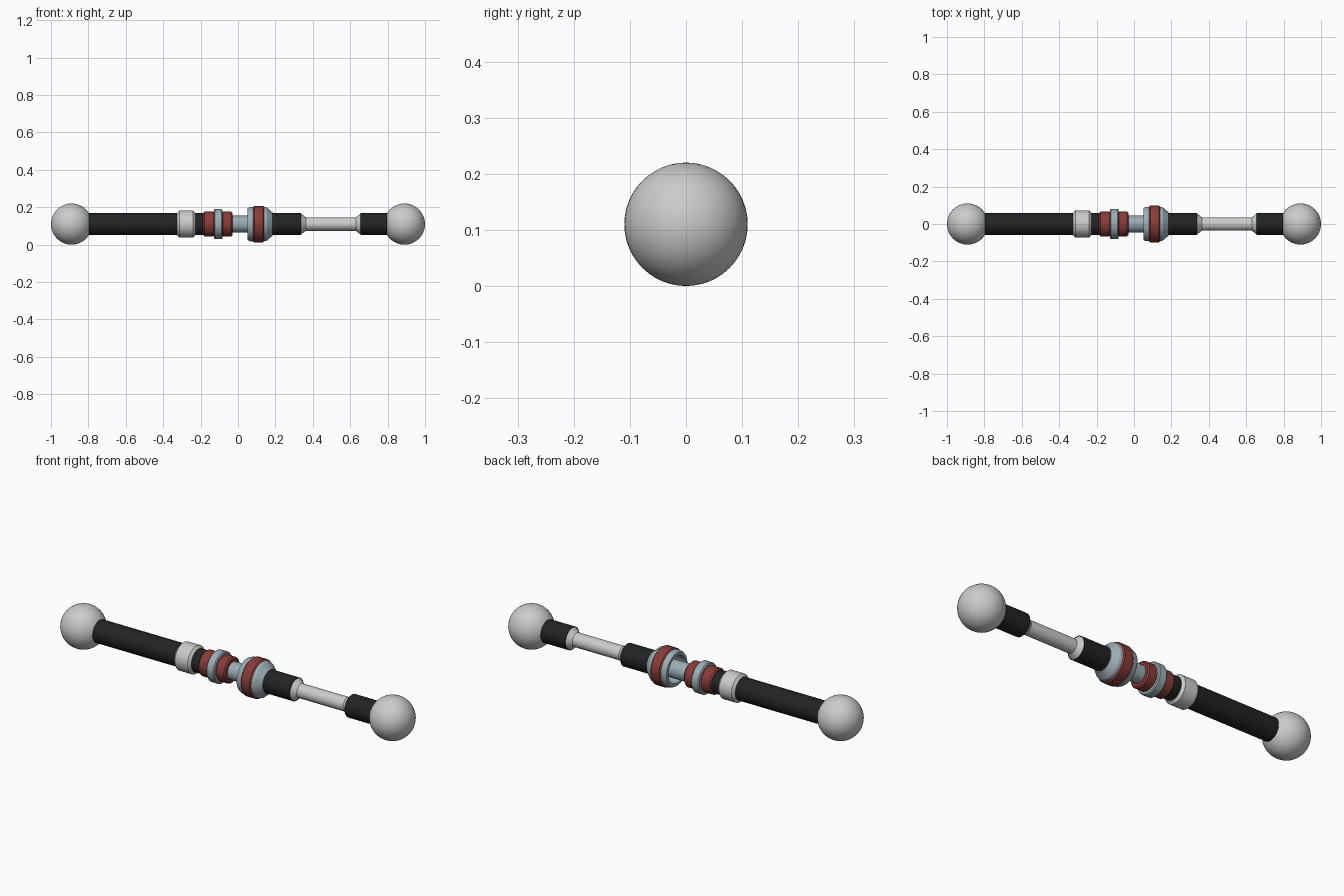
import bpy, bmesh, math

if "Cube" in bpy.data.objects:
    bpy.data.objects.remove(bpy.data.objects["Cube"])

AXIS_Z = 0.11
SEG = 40

def material(name, rgb):
    m = bpy.data.materials.new(name)
    m.diffuse_color = (*rgb, 1)
    m.use_nodes = True
    m.node_tree.nodes["Principled BSDF"].inputs["Base Color"].default_value = m.diffuse_color
    return m

BLACK = material("black_rubber", (0.015, 0.017, 0.018))
RED = material("red_band", (0.25, 0.045, 0.04))
STEEL = material("blue_steel", (0.33, 0.42, 0.46))

def finish(ob, name, mat=None):
    ob.name = name
    if mat:
        ob.data.materials.append(mat)
    bpy.ops.object.select_all(action='DESELECT')
    ob.select_set(True)
    bpy.context.view_layer.objects.active = ob
    bpy.ops.object.shade_smooth_by_angle(angle=math.radians(25))
    return ob

def lathe(name, profile, mat=None):
    """Spin (x, radius) points about the long axis; zero radius closes an end."""
    bm = bmesh.new()
    vs = [bm.verts.new((x, 0, r)) for x, r in profile]
    es = [bm.edges.new(p) for p in zip(vs, vs[1:])]
    bmesh.ops.spin(bm, geom=vs + es, axis=(1, 0, 0), cent=(0, 0, 0),
                   angle=math.tau, steps=SEG)
    bmesh.ops.remove_doubles(bm, verts=bm.verts, dist=1e-5)
    bmesh.ops.recalc_face_normals(bm, faces=bm.faces)
    me = bpy.data.meshes.new(name)
    bm.to_mesh(me)
    bm.free()
    ob = bpy.data.objects.new(name, me)
    bpy.context.collection.objects.link(ob)
    ob.location.z = AXIS_Z
    return finish(ob, name, mat)

def band(name, x0, x1, r, mat=None, c=0.0):
    """Solid disc or rod with chamfer c."""
    body = [(x0, r - c), (x0 + c, r), (x1 - c, r), (x1, r - c)] if c else [(x0, r), (x1, r)]
    return lathe(name, [(x0, 0)] + body + [(x1, 0)], mat)

# End balls
for side, x in (("left", -0.89), ("right", 0.89)):
    bpy.ops.mesh.primitive_uv_sphere_add(segments=48, ring_count=24, radius=0.11,
                                         location=(x, 0, AXIS_Z))
    finish(bpy.context.object, side + "_ball")

# Left half: long grip, collar and banded plug
band("long_grip", -0.83, -0.18, 0.058, BLACK)
band("collar", -0.325, -0.228, 0.072, None, 0.012)
band("outer_red_band", -0.186, -0.125, 0.066, RED, 0.007)
band("plug_ring", -0.129, -0.083, 0.08, STEEL, 0.005)
band("inner_red_band", -0.087, -0.03, 0.066, RED, 0.007)

# Centre pin reaching into the socket
band("centre_pin", -0.04, 0.16, 0.045, STEEL)

# Open socket cup with red band
lathe("socket_cup", [(0.185, 0), (0.185, 0.062), (0.155, 0.088), (0.14, 0.092), (0.065, 0.092),
                     (0.052, 0.086), (0.052, 0.07), (0.14, 0.07), (0.14, 0)], STEEL)
lathe("socket_red_band", [(0.08, 0.085), (0.08, 0.091), (0.087, 0.098), (0.134, 0.098),
                          (0.141, 0.091), (0.141, 0.085), (0.08, 0.085)], RED)

# Right half: two short grips joined by a thin flared rod
band("middle_grip", 0.17, 0.338, 0.058, BLACK)
band("end_grip", 0.655, 0.83, 0.058, BLACK)
lathe("flared_rod", [(0.337, 0), (0.337, 0.056), (0.363, 0.036),
                     (0.63, 0.036), (0.656, 0.056), (0.656, 0)])
